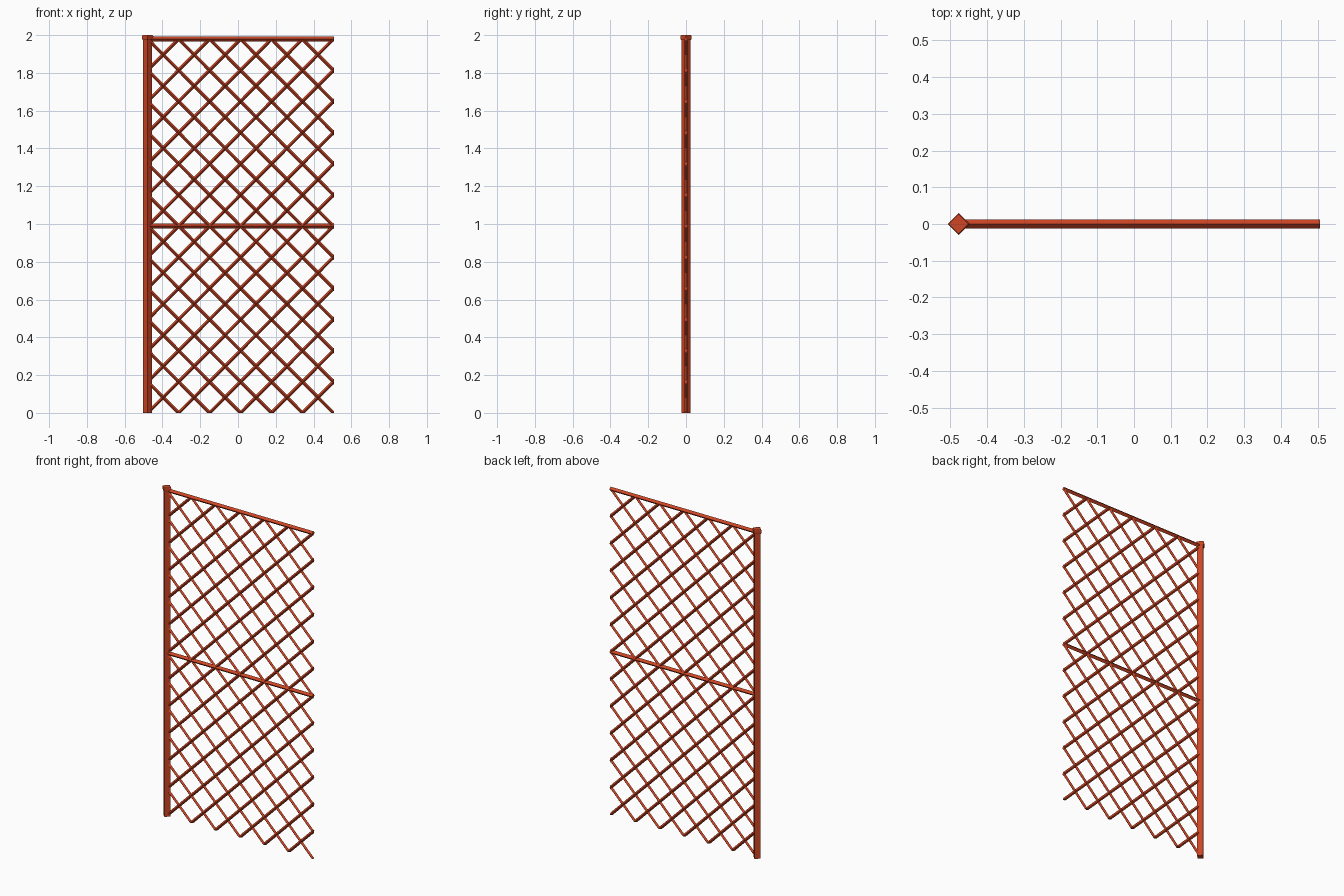
import bpy, bmesh
from mathutils import Vector

old = bpy.data.objects.get("Cube")
if old:
    bpy.data.objects.remove(old, do_unlink=True)

paint = bpy.data.materials.new("orange red paint")
colour = (0.62, 0.06, 0.018, 1)
paint.use_nodes = True
paint.diffuse_color = colour
paint.node_tree.nodes["Principled BSDF"].inputs["Base Color"].default_value = colour

LEFT, RIGHT, TOP = -0.478, 0.505, 1.979   # post axis, free edge, top rail axis
COLUMNS, ROWS = 6, 12
SIDE = Vector((0, 1, 0))


def add_rings(bm, rings):
    """Skin square rings, each given as (centre, across, radius)."""
    loops = []
    for centre, across, r in rings:
        corners = (SIDE, across, -SIDE, -across)
        loops.append([bm.verts.new(centre + c * r) for c in corners])
    for a, b in zip(loops, loops[1:]):
        for i in range(4):
            j = (i + 1) % 4
            bm.faces.new((a[i], a[j], b[j], b[i]))
    bm.faces.new(loops[0][::-1])
    bm.faces.new(loops[-1])


def add_bar(bm, start, end, r):
    """Diamond-section bar in the panel plane."""
    a, b = Vector((start[0], 0, start[1])), Vector((end[0], 0, end[1]))
    across = (b - a).normalized().cross(SIDE)
    add_rings(bm, [(a, across, r), (b, across, r)])


def trim(bm, point, normal):
    """Cut away everything beyond a plane and close the ends."""
    geom = bm.verts[:] + bm.edges[:] + bm.faces[:]
    cut = bmesh.ops.bisect_plane(bm, geom=geom, plane_co=point, plane_no=normal,
                                 clear_outer=True)
    edges = [e for e in cut["geom_cut"] if isinstance(e, bmesh.types.BMEdge)]
    bmesh.ops.holes_fill(bm, edges=edges, sides=8)


def finish(bm, name):
    bmesh.ops.recalc_face_normals(bm, faces=bm.faces)
    mesh = bpy.data.meshes.new(name)
    bm.to_mesh(mesh)
    bm.free()
    mesh.materials.append(paint)
    bpy.context.collection.objects.link(bpy.data.objects.new(name, mesh))


# Post and its chamfered cap
bm = bmesh.new()
add_bar(bm, (LEFT, 0), (LEFT, 1.985), 0.024)
finish(bm, "post")

bm = bmesh.new()
profile = [(0.026, 1.975), (0.03, 1.98), (0.03, 1.995), (0.026, 2.0)]
add_rings(bm, [(Vector((LEFT, 0, z)), Vector((1, 0, 0)), r) for r, z in profile])
finish(bm, "post_cap")

# Horizontal rails
for name, z in (("top_rail", TOP), ("middle_rail", TOP / 2)):
    bm = bmesh.new()
    add_bar(bm, (LEFT, z), (RIGHT + 0.002, z), 0.0125)
    finish(bm, name)

# Crossing lattice slats, trimmed flush at the panel edges
dx, dz = (RIGHT - LEFT) / COLUMNS, TOP / ROWS
for name, rising in (("rising_slats", True), ("falling_slats", False)):
    bm = bmesh.new()
    for k in range(1 - COLUMNS, ROWS):
        first, last = max(0, -k), min(COLUMNS, ROWS - k)
        ends = []
        for i in (first - 0.15, last + 0.15):
            row = i + k
            ends.append((LEFT + i * dx, (row if rising else ROWS - row) * dz))
        add_bar(bm, ends[0], ends[1], 0.009)
    trim(bm, (LEFT, 0, 0), (-1, 0, 0))
    trim(bm, (RIGHT + 0.002, 0, 0), (1, 0, 0))
    trim(bm, (0, 0, 0), (0, 0, -1))
    trim(bm, (0, 0, TOP), (0, 0, 1))
    finish(bm, name)
